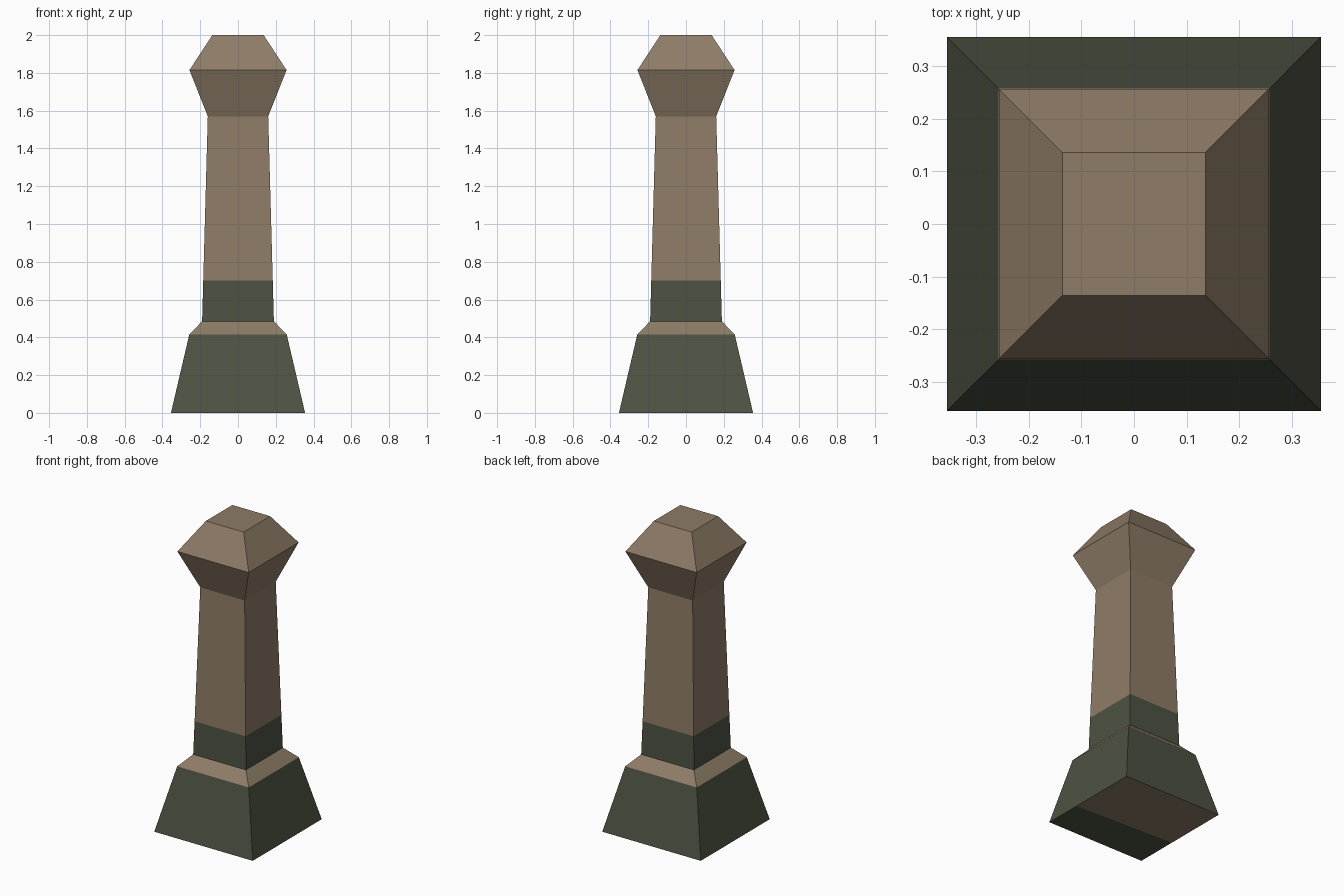
import bpy, bmesh
from mathutils import Vector

if "Cube" in bpy.data.objects:
    bpy.data.objects.remove(bpy.data.objects["Cube"])


def material(name, srgb):
    """One flat colour, given in sRGB 0-255 and stored as linear."""
    lin = [(c / 255 / 12.92) if c <= 10 else ((c / 255 + 0.055) / 1.055) ** 2.4 for c in srgb]
    m = bpy.data.materials.new(name)
    m.diffuse_color = (*lin, 1.0)
    m.use_nodes = True
    m.node_tree.nodes["Principled BSDF"].inputs["Base Color"].default_value = m.diffuse_color
    return m


BROWN, GREEN = 0, 1
MATS = [material("brown_stone", (142, 124, 103)), material("mossy_green", (77, 83, 67))]


def square_stack(name, profile, colours, bottom=False, top=False, split=None):
    """Stack of square tiers; profile is (half width, z), one colour per tier."""
    bm = bmesh.new()
    rings = [[bm.verts.new((sx * w, sy * w, z))
              for sx, sy in ((-1, -1), (1, -1), (1, 1), (-1, 1))] for w, z in profile]
    for lo, hi, colour in zip(rings, rings[1:], colours):
        for i in range(4):
            j = (i + 1) % 4
            bm.faces.new((lo[i], lo[j], hi[j], hi[i])).material_index = colour
    if top:
        bm.faces.new(rings[-1]).material_index = colours[-1]
    if bottom:
        under = bm.faces.new(rings[0][::-1])
        if split is not None:
            # underside: green strip towards the front, brown behind
            bmesh.ops.bisect_plane(bm, geom=[under, *under.edges, *under.verts],
                                   plane_co=Vector((0, split, 0)), plane_no=Vector((0.04, 1, 0)))
            bm.normal_update()
            for f in bm.faces:
                if f.normal.z < -0.9:
                    f.material_index = GREEN if f.calc_center_median().y < split else BROWN
    bm.normal_update()
    me = bpy.data.meshes.new(name)
    bm.to_mesh(me)
    bm.free()
    for m in MATS:
        me.materials.append(m)
    ob = bpy.data.objects.new(name, me)
    bpy.context.collection.objects.link(ob)
    return ob


# Flared foot with a sloped brown ledge
square_stack("base", [(0.355, 0), (0.258, 0.415), (0.19, 0.485)], [GREEN, BROWN],
             bottom=True, split=-0.09)

# Tapered shaft with a green band at its foot
square_stack("shaft", [(0.19, 0.485), (0.184, 0.70), (0.16, 1.57)], [GREEN, BROWN])

# Faceted head
square_stack("head", [(0.16, 1.57), (0.257, 1.815), (0.136, 2.0)], [BROWN, BROWN], top=True)
